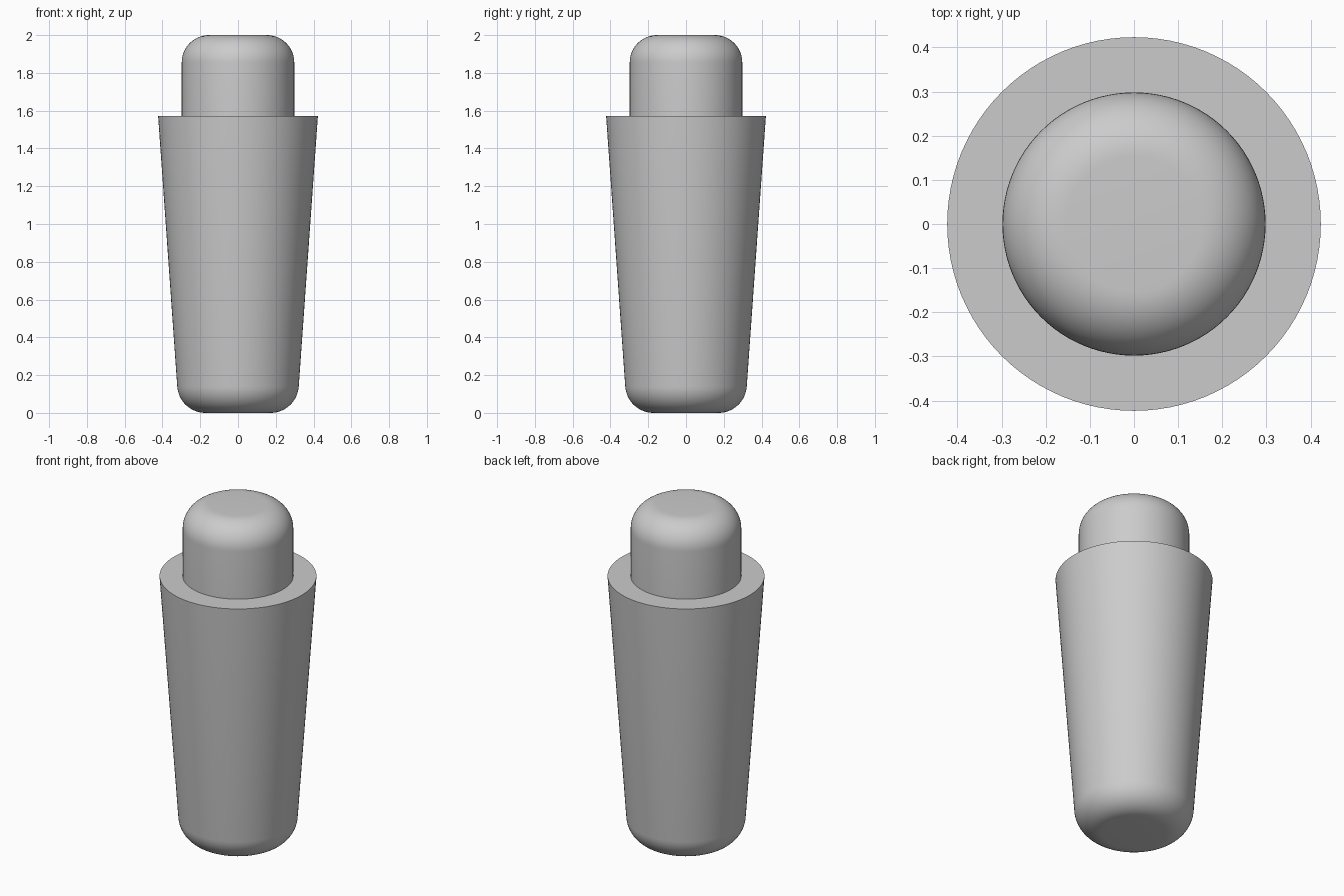
import bpy, bmesh
from math import sin, cos, atan2, pi

SEGMENTS = 96
ARC_STEPS = 14

cube = bpy.data.objects.get("Cube")
if cube:
    bpy.data.objects.remove(cube, do_unlink=True)

# Single plain grey material
grey = bpy.data.materials.new("plain grey")
grey.use_nodes = True
colour = (0.6, 0.6, 0.6, 1)
grey.diffuse_color = colour
grey.node_tree.nodes["Principled BSDF"].inputs["Base Color"].default_value = colour


def arc(cx, cz, r, start, end):
    """Points of a rounded edge in the profile plane."""
    angles = [start + (end - start) * i / ARC_STEPS for i in range(ARC_STEPS + 1)]
    return [(cx + r * cos(a), cz + r * sin(a)) for a in angles]


def lathe(name, profile):
    """Revolve a (radius, height) profile around z; cap both ends."""
    bm = bmesh.new()
    rings = [[bm.verts.new((r * cos(2 * pi * i / SEGMENTS), r * sin(2 * pi * i / SEGMENTS), z))
              for i in range(SEGMENTS)] for r, z in profile]
    for low, high in zip(rings, rings[1:]):
        for i in range(SEGMENTS):
            j = (i + 1) % SEGMENTS
            bm.faces.new((low[i], low[j], high[j], high[i]))
    bm.faces.new(rings[0][::-1])
    bm.faces.new(rings[-1])
    mesh = bpy.data.meshes.new(name)
    bm.to_mesh(mesh)
    bm.free()
    mesh.materials.append(grey)
    obj = bpy.data.objects.new(name, mesh)
    bpy.context.collection.objects.link(obj)
    bpy.ops.object.select_all(action="DESELECT")
    obj.select_set(True)
    bpy.context.view_layer.objects.active = obj
    bpy.ops.object.shade_smooth_by_angle()
    return obj


# Tapered body with a rounded foot, flaring to a flat shoulder
shoulder_r, shoulder_z = 0.423, 1.572
foot_fillet, foot_flat = 0.15, 0.172
tilt = atan2(0.101, 1.43)
lathe("tapered_body",
      arc(foot_flat, foot_fillet, foot_fillet, -pi / 2, -tilt) + [(shoulder_r, shoulder_z)])

# Narrow cylindrical top with a rounded rim
top_r, top_fillet = 0.298, 0.145
lathe("rounded_top",
      [(top_r, shoulder_z)] + arc(top_r - top_fillet, 2 - top_fillet, top_fillet, 0, pi / 2))
